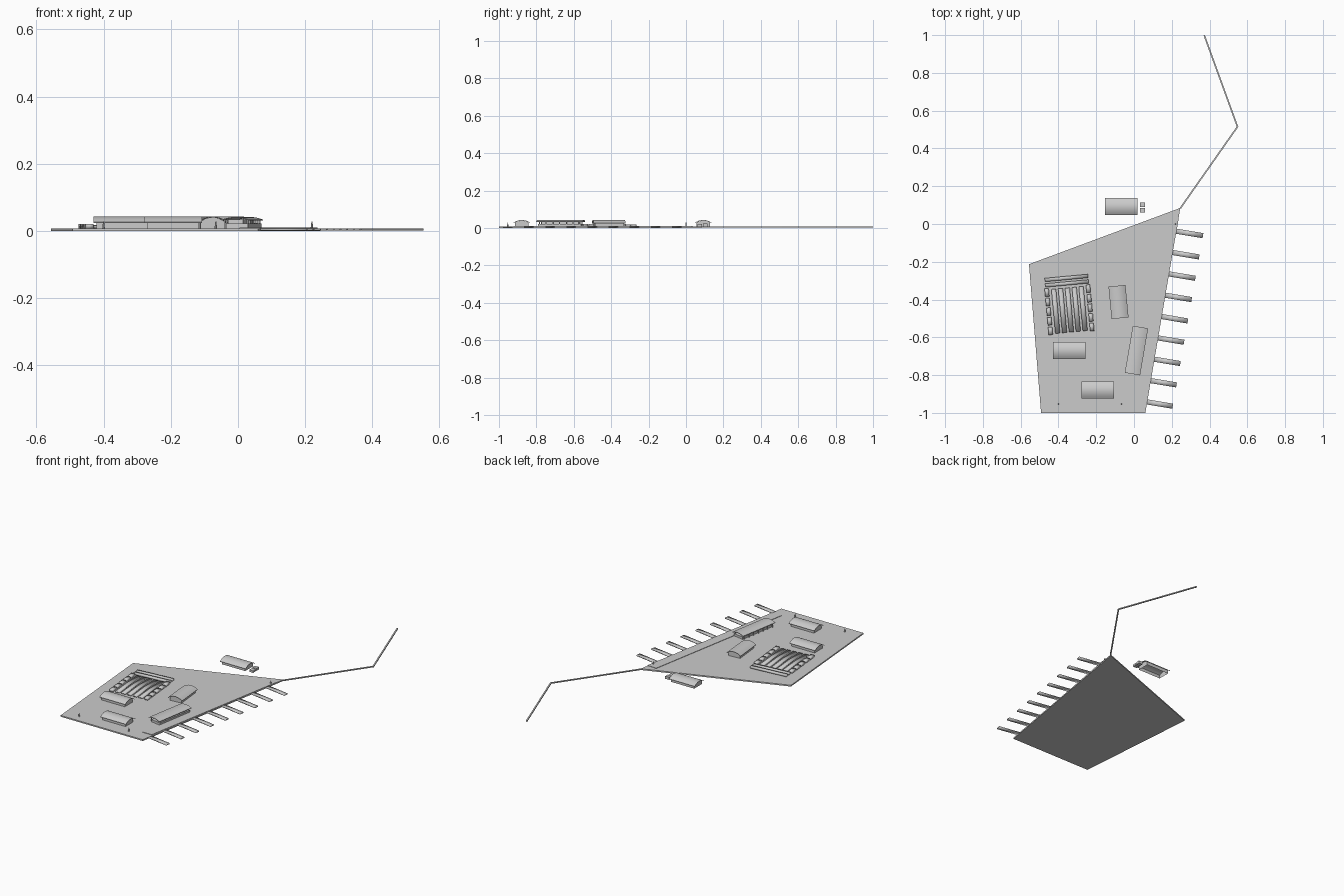
import bpy, bmesh, math
from mathutils import Matrix, Vector

if "Cube" in bpy.data.objects:
    bpy.data.objects.remove(bpy.data.objects["Cube"])

grey = bpy.data.materials.new("concrete_grey")
grey.diffuse_color = (0.6, 0.6, 0.6, 1)
grey.use_nodes = True
grey.node_tree.nodes["Principled BSDF"].inputs["Base Color"].default_value = grey.diffuse_color
TOP = 0.008  # deck level


def make(name, bm, matrix=Matrix(), smooth=False):
    bmesh.ops.recalc_face_normals(bm, faces=bm.faces)
    bm.transform(matrix)
    for f in bm.faces:
        f.smooth = smooth
    me = bpy.data.meshes.new(name)
    bm.to_mesh(me)
    bm.free()
    me.materials.append(grey)
    ob = bpy.data.objects.new(name, me)
    bpy.context.collection.objects.link(ob)
    return ob


def place(x, y, deg=0):
    return Matrix.Translation((x, y, 0)) @ Matrix.Rotation(math.radians(deg), 4, 'Z')


def box(name, x, y, sx, sy, z0, z1, matrix=Matrix(), smooth=False):
    bm = bmesh.new()
    bmesh.ops.create_cube(bm, size=1)
    bm.transform(Matrix.Translation((x, y, (z0 + z1) / 2)) @ Matrix.Diagonal((sx, sy, z1 - z0, 1)))
    return make(name, bm, matrix, smooth)


def prism(name, pts, z0, z1):
    # flat outline raised between two heights
    bm = bmesh.new()
    f = bm.faces.new([bm.verts.new((x, y, z0)) for x, y in pts])
    r = bmesh.ops.extrude_face_region(bm, geom=[f])
    for v in r['geom']:
        if isinstance(v, bmesh.types.BMVert):
            v.co.z = z1
    return make(name, bm)


def loft(name, profile, length, matrix, open_bottom=False):
    # x-z profile run along y; the last profile edge is the bottom
    bm = bmesh.new()
    a = [bm.verts.new((x, -length / 2, z)) for x, z in profile]
    b = [bm.verts.new((x, length / 2, z)) for x, z in profile]
    n = len(profile)
    for i in range(n - 1 if open_bottom else n):
        j = (i + 1) % n
        bm.faces.new((a[i], a[j], b[j], b[i]))
    bm.faces.new(a)
    bm.faces.new(b)
    return make(name, bm, matrix)


def arch(half, edge_z, crown_z, n=8):
    return [(half * t, crown_z - (crown_z - edge_z) * t * t)
            for t in (-1 + 2 * i / n for i in range(n + 1))]


def soften(ob):
    for o in bpy.context.selected_objects:
        o.select_set(False)
    bpy.context.view_layer.objects.active = ob
    ob.select_set(True)
    bpy.ops.object.shade_smooth_by_angle(angle=math.radians(35))


def roof(name, width, length, edge_z, crown_z, thick, matrix):
    up = arch(width / 2, edge_z, crown_z)
    low = [(x, z - thick) for x, z in reversed(up)]
    soften(loft(name, up + low, length, matrix))


def hall(name, x, y, deg):
    m = place(x, y, deg)
    w = 0.037
    soften(loft(name + "_walls", [(-w, TOP)] + arch(w, 0.028, 0.040) + [(w, TOP)], 0.155, m, True))
    roof(name + "_roof", 0.09, 0.172, 0.027, 0.043, 0.003, m)


# harbour deck
prism("deck", [(-0.556, -0.213), (-0.492, -1), (0.06, -1), (0.245, 0.085)], 0, TOP)

# breakwater with two bends
path = [Vector(p) for p in ((0.245, 0.083), (0.548, 0.515), (0.372, 0.999))]
hw = 0.004
left, right = [], []
for i, p in enumerate(path):
    d = [(path[k + 1] - path[k]).normalized() for k in (max(i - 1, 0), min(i, 1))]
    t = (d[0] + d[1]).normalized()
    nrm = Vector((-t.y, t.x)) * hw / t.dot(d[0])
    left.append(p + nrm)
    right.append(p - nrm)
outline = [tuple(p) for p in right + left[::-1]]
prism("breakwater", outline, 0.001, TOP - 0.001)

# raised quay strip along the waterfront
prism("quay_strip", [(0.005, -0.922), (0.066, -0.922), (0.237, 0.03), (0.176, 0.035)], TOP - 0.001, 0.0105)

# nine jetties
for i in range(9):
    t = i / 8
    m = place(0.295 - 0.160 * t, -0.050 - 0.903 * t, -9.5)
    box(f"jetty_{i + 1}", 0, 0, 0.142, 0.027, 0.002, 0.008, m, True)

# arched halls
hall("back_hall", -0.068, 0.092, 90)
hall("middle_hall", -0.082, -0.413, 5.4)
hall("west_hall", -0.344, -0.669, 90)
hall("south_hall", -0.193, -0.878, 90)

# small sheds beside the back hall
box("shed_a", 0.046, 0.103, 0.026, 0.024, TOP, 0.024)
box("shed_b", 0.046, 0.073, 0.026, 0.024, TOP, 0.020)

# waterfront terminal with curved canopy
m = place(0.013, -0.67, -9.7)
box("terminal_base", 0.004, 0, 0.066, 0.235, TOP, 0.022, m)
box("terminal_upper", -0.004, 0, 0.046, 0.20, 0.022, 0.034, m)
roof("terminal_roof", 0.082, 0.252, 0.034, 0.042, 0.003, m)
for i in range(7):
    for s in (-1, 1):
        box("terminal_column", s * 0.034, -0.11 + i * 0.22 / 6, 0.004, 0.004, TOP, 0.034, m)

# storage yard: long stacks with small containers on both sides
m = place(-0.342, -0.455, 5.3)
for i in range(5):
    box("long_stack", -0.073 + i * 0.0365, 0, 0.025, 0.235, TOP, 0.016, m, True)
    for s in (-1, 1):
        box("container", s * 0.110, -0.101 + i * 0.051, 0.022, 0.042, TOP, 0.021, m, True)
for y in (0.141, 0.170):
    box("cross_stack", 0, y, 0.23, 0.019, TOP, 0.018, m, True)

# small beacon posts
for x, y in ((-0.40, -0.953), (-0.066, -0.953), (0.22, 0.0)):
    bm = bmesh.new()
    bmesh.ops.create_cone(bm, cap_ends=True, segments=8, radius1=0.004, radius2=0.0015, depth=0.021)
    make("beacon_post", bm, Matrix.Translation((x, y, TOP + 0.0105)))
